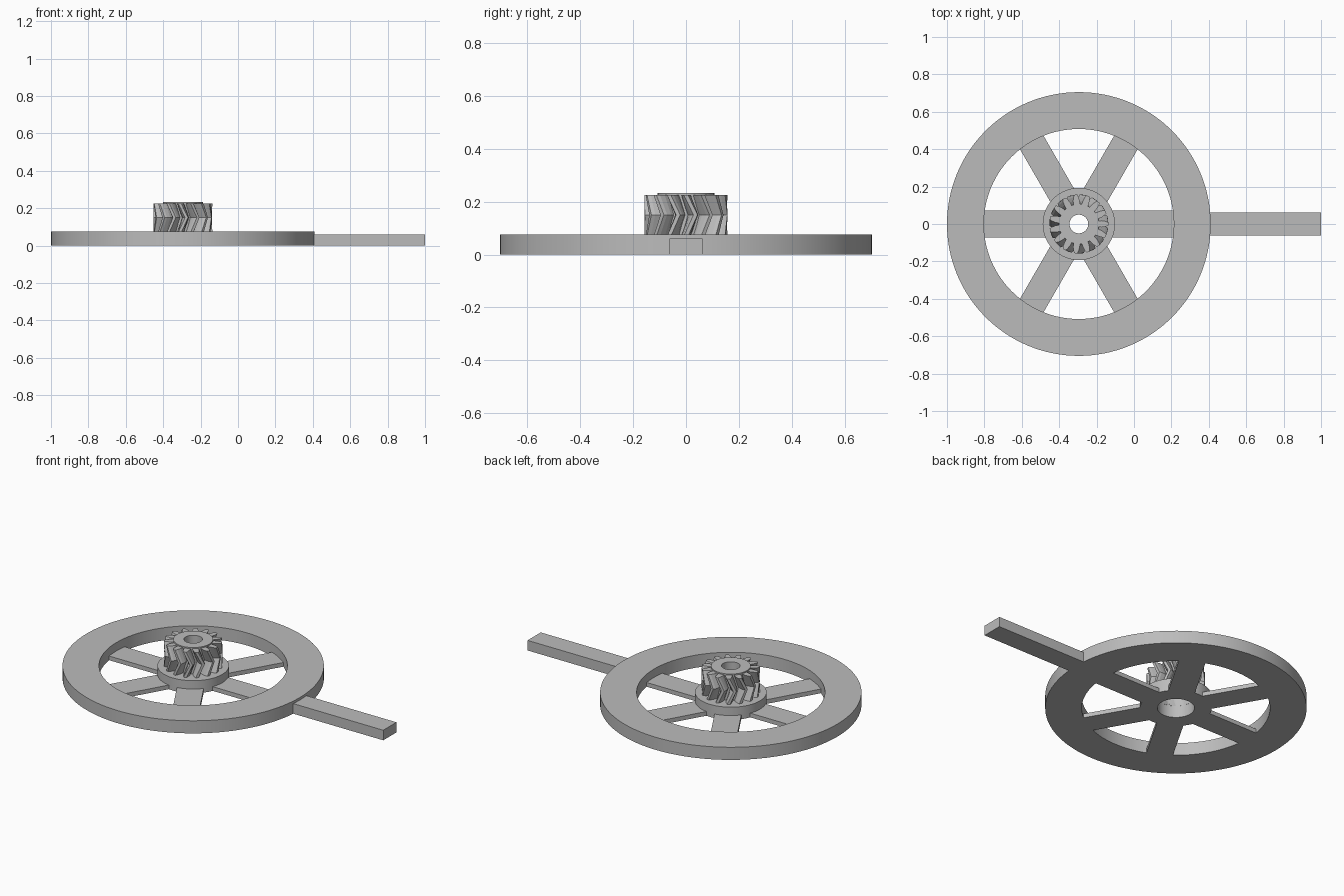
import bpy, bmesh, math
from math import cos, sin, pi, radians

if "Cube" in bpy.data.objects:
    bpy.data.objects.remove(bpy.data.objects["Cube"])

CX = -0.295          # wheel axis
TEETH = 15
TWIST = 0.23         # herringbone shift at mid height, radians

grey = bpy.data.materials.new("plain grey")
grey.use_nodes = True
colour = (0.5, 0.5, 0.5, 1)
grey.diffuse_color = colour
grey.node_tree.nodes["Principled BSDF"].inputs["Base Color"].default_value = colour


def finish(name, bm, smooth=False):
    bmesh.ops.recalc_face_normals(bm, faces=bm.faces)
    mesh = bpy.data.meshes.new(name)
    bm.to_mesh(mesh)
    bm.free()
    mesh.materials.append(grey)
    obj = bpy.data.objects.new(name, mesh)
    bpy.context.collection.objects.link(obj)
    if smooth:
        bpy.ops.object.select_all(action='DESELECT')
        obj.select_set(True)
        bpy.context.view_layer.objects.active = obj
        bpy.ops.object.shade_smooth_by_angle(angle=radians(30))
    return obj


def lathe(name, profile, segments=96):
    """Revolve a closed (radius, height) profile about the wheel axis."""
    bm = bmesh.new()
    rings = []
    for i in range(segments):
        a = 2 * pi * i / segments
        rings.append([bm.verts.new((r * cos(a), r * sin(a), z)) for r, z in profile])
    n = len(profile)
    for i in range(segments):
        here, there = rings[i], rings[(i + 1) % segments]
        for j in range(n):
            k = (j + 1) % n
            bm.faces.new((here[j], there[j], there[k], here[k]))
    obj = finish(name, bm, True)
    obj.location.x = CX
    return obj


def bar(name, x0, x1, width, height):
    """Flat bar along x, resting on the ground."""
    bm = bmesh.new()
    bmesh.ops.create_cube(bm, size=1)
    for v in bm.verts:
        v.co = ((x0 + x1) / 2 + v.co.x * (x1 - x0), v.co.y * width, (v.co.z + 0.5) * height)
    return finish(name, bm)


# Outer rim
lathe("rim", [(0.508, 0), (0.705, 0), (0.705, 0.075), (0.508, 0.075)], 128)

# Hub with gear core, shaft bore and wide pocket underneath
lathe("hub", [(0.1, 0), (0.193, 0), (0.193, 0.075), (0.107, 0.075), (0.107, 0.232),
              (0.05, 0.232), (0.05, 0.14), (0.1, 0.14)])

# Six thin spokes
for i in range(6):
    spoke = bar(f"spoke_{i + 1}", 0.15, 0.512, 0.145, 0.025)
    spoke.location.x = CX
    spoke.rotation_euler.z = i * pi / 3

# Straight handle
bar("handle", 0.4, 1.0, 0.124, 0.06)

# Herringbone gear teeth
flank = [(0.1, 0.17), (0.125, 0.14), (0.145, 0.095), (0.158, 0.05)]
section = [(r, -a) for r, a in flank] + [(r, a) for r, a in reversed(flank)]
bm = bmesh.new()
for t in range(TEETH):
    base = 2 * pi * t / TEETH
    levels = []
    for z, shift in ((0.07, 0), (0.15, TWIST), (0.225, 0)):
        levels.append([bm.verts.new((r * cos(base + a + shift), r * sin(base + a + shift), z))
                       for r, a in section])
    n = len(section)
    for low, high in zip(levels, levels[1:]):
        for j in range(n):
            k = (j + 1) % n
            bm.faces.new((low[j], low[k], high[k], high[j]))
    bm.faces.new(levels[0])
    bm.faces.new(levels[-1])
gear = finish("gear_teeth", bm)
gear.location.x = CX
